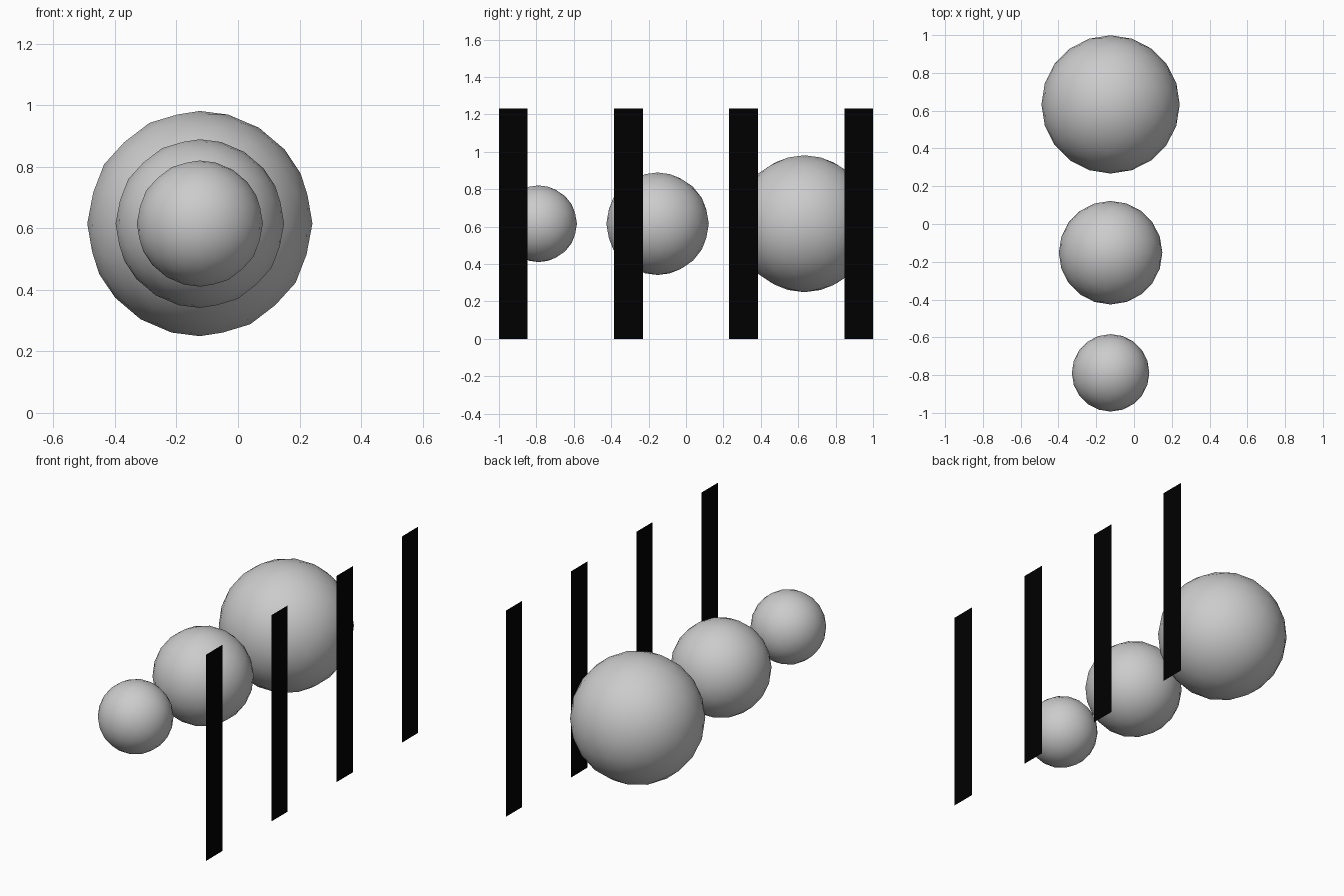
import bpy
import bmesh

if "Cube" in bpy.data.objects:
    bpy.data.objects.remove(bpy.data.objects["Cube"])

MID_Z = 8 / 13
BALL_X = -0.124
BAR_X = 0.49
BAR_W = 2 / 13
BAR_H = 16 / 13

black = bpy.data.materials.new("black")
black.diffuse_color = (0, 0, 0, 1)
black.use_nodes = True
black.node_tree.nodes["Principled BSDF"].inputs["Base Color"].default_value = black.diffuse_color


def ball(name, y, radius):
    bpy.ops.mesh.primitive_ico_sphere_add(
        subdivisions=3, radius=radius, location=(BALL_X, y, MID_Z))
    bpy.context.object.name = name
    bpy.ops.object.shade_smooth()


def bar(name, y):
    # flat upright strip facing +x
    bm = bmesh.new()
    h = BAR_W / 2
    bm.faces.new([bm.verts.new(p) for p in (
        (0, -h, 0), (0, h, 0), (0, h, BAR_H), (0, -h, BAR_H))])
    mesh = bpy.data.meshes.new(name)
    bm.to_mesh(mesh)
    bm.free()
    mesh.materials.append(black)
    obj = bpy.data.objects.new(name, mesh)
    obj.location = (BAR_X, y, 0)
    bpy.context.collection.objects.link(obj)


# Row of three balls, growing towards the back
ball("small_ball", -0.788, 0.205)
ball("medium_ball", -0.152, 0.274)
ball("large_ball", 0.633, 0.366)

# Four evenly spaced black bars beside the balls
for i in range(4):
    bar(f"bar_{i + 1}", -1 + BAR_W / 2 + i * 8 / 13)
